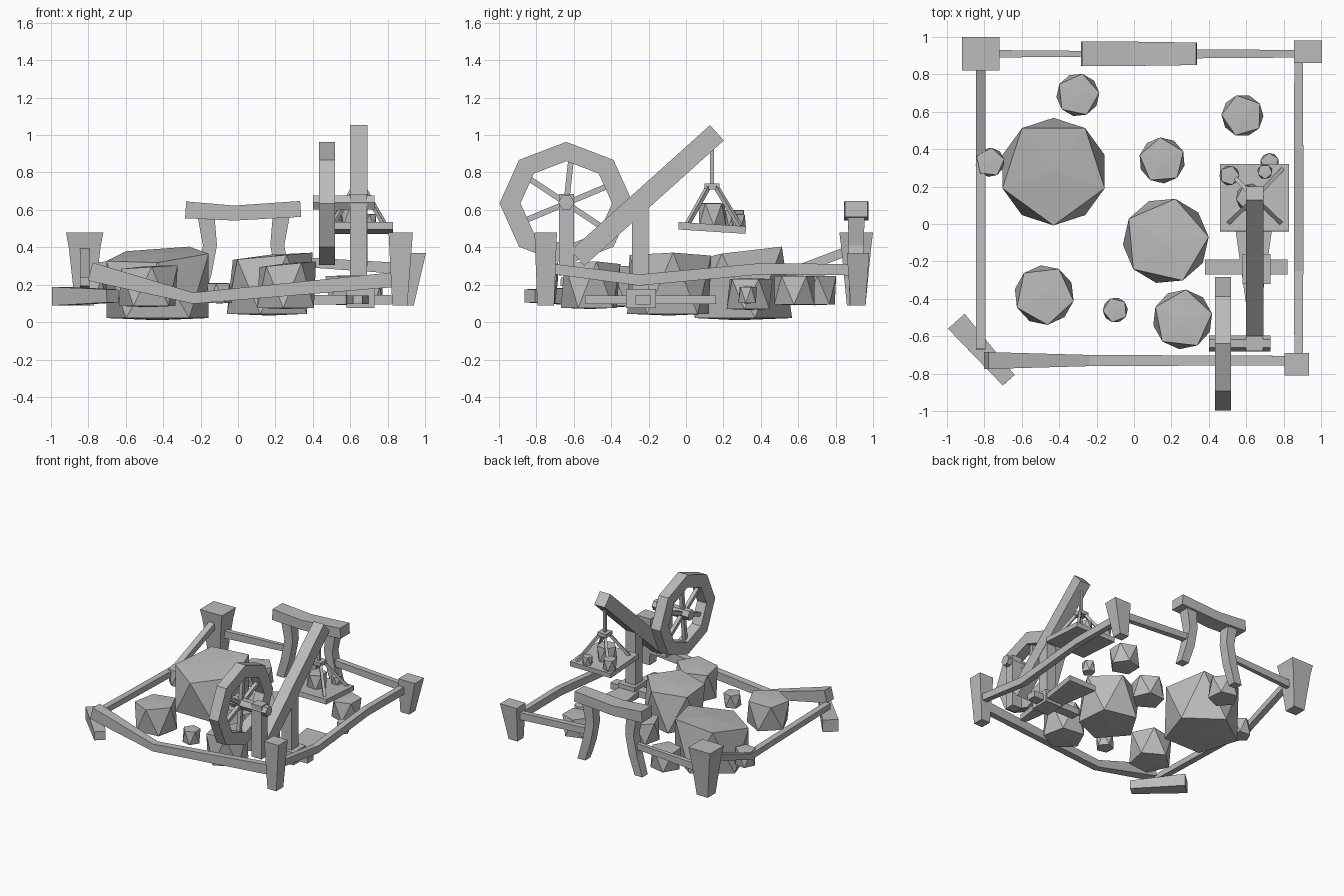
import bpy, bmesh, math
from mathutils import Vector, Matrix

cube = bpy.data.objects.get("Cube")
if cube:
    bpy.data.objects.remove(cube)

stone_grey = bpy.data.materials.new("stone grey")
stone_grey.use_nodes = True
grey = (0.5, 0.5, 0.5, 1)
stone_grey.diffuse_color = grey
stone_grey.node_tree.nodes["Principled BSDF"].inputs["Base Color"].default_value = grey


def finish(name, bm):
    bmesh.ops.recalc_face_normals(bm, faces=bm.faces)
    mesh = bpy.data.meshes.new(name)
    bm.to_mesh(mesh)
    bm.free()
    mesh.materials.append(stone_grey)
    obj = bpy.data.objects.new(name, mesh)
    bpy.context.collection.objects.link(obj)
    return obj


def beam(name, *stations):
    """Rectangular timber through stations of (centre, width, depth)."""
    bm = bmesh.new()
    centres = [Vector(s[0]) for s in stations]
    rings = []
    for i, (_, w, d) in enumerate(stations):
        t = (centres[min(i + 1, len(centres) - 1)] - centres[max(i - 1, 0)]).normalized()
        side = Vector((1, 0, 0)) if abs(t.z) > 0.85 else t.cross(Vector((0, 0, 1))).normalized()
        up = side.cross(t).normalized()
        rings.append([bm.verts.new(centres[i] + side * a * w / 2 + up * b * d / 2)
                      for a, b in ((-1, -1), (1, -1), (1, 1), (-1, 1))])
    for r, q in zip(rings, rings[1:]):
        for k in range(4):
            bm.faces.new((r[k], r[(k + 1) % 4], q[(k + 1) % 4], q[k]))
    bm.faces.new(rings[0])
    bm.faces.new(rings[-1])
    return finish(name, bm)


def box(name, lo, hi):
    bm = bmesh.new()
    bmesh.ops.create_cube(bm, size=1)
    lo, hi = Vector(lo), Vector(hi)
    for v in bm.verts:
        v.co = (lo + hi) / 2 + v.co * (hi - lo)
    return finish(name, bm)


def boulder(name, x, y, r, z0, z1, turn=0.0, slope=(0, 0)):
    """Icosahedron with its poles pressed nearly flat; the top may slope."""
    bm = bmesh.new()
    bmesh.ops.create_icosphere(bm, subdivisions=1, radius=1)
    spin = Matrix.Rotation(turn, 3, 'Z')
    for v in bm.verts:
        p = spin @ v.co
        dx, dy = p.x * r * 1.12, p.y * r * 1.12
        pole = abs(p.z) > 0.8
        if p.z > 0:
            z = z1 + slope[0] * dx + slope[1] * dy - (0 if pole else r * .04)
        else:
            z = z0 + (0 if pole else r * .04)
        v.co = (x + dx, y + dy, z)
    return finish(name, bm)


# Fence posts, wider at the top
beam("back_right_post", ((-.82, .91, .09), .10, .10), ((-.82, .91, .40), .17, .16),
     ((-.82, .91, .48), .20, .18))
beam("back_left_post", ((.90, .92, .09), .08, .08), ((.93, .92, .37), .15, .12))
beam("front_left_post", ((.865, -.75, .09), .08, .09), ((.87, -.75, .48), .13, .12))
beam("fallen_post", ((-.67, -.835, .14), .085, .07), ((-.95, -.52, .138), .12, .10))

# Sagging fence rails
beam("front_rail", ((-.79, -.73, .27), .09, .10), ((-.24, -.73, .128), .06, .06),
     ((.87, -.73, .23), .05, .08))
beam("left_rail", ((.88, -.72, .285), .045, .055), ((.88, -.25, .225), .05, .06),
     ((.88, .40, .285), .05, .06), ((.88, .90, .28), .045, .06))
beam("right_rail", ((-.82, -.67, .215), .05, .045), ((-.82, .36, .19), .05, .05),
     ((-.82, .85, .375), .05, .05))
beam("back_rail_right", ((-.78, .91, .29), .04, .06), ((-.20, .91, .32), .03, .05))
beam("back_rail_left", ((.20, .91, .33), .05, .05), ((.90, .91, .285), .04, .06))

# Gateway
beam("gate_lintel", ((-.28, .91, .60), .13, .09), ((-.02, .91, .583), .13, .08),
     ((.335, .91, .605), .12, .085))
for side, label in ((1, "left"), (-1, "right")):
    beam("gate_leg_" + label, ((.03 + side * .20, .91, .56), .09, .09),
         ((.03 + side * .18, .91, .41), .075, .08),
         ((.03 + side * .21, .91, .25), .075, .08),
         ((.03 + side * .26, .91, .09), .07, .07))

# Boulders
boulder("great_boulder", -.43, .28, .287, .01, .37, -.314, (.073, .14))
boulder("middle_boulder", .17, -.09, .23, .035, .36, .09, (.09, 0))
boulder("front_left_boulder", .26, -.51, .16, .07, .315, .2, (.1, 0))
boulder("front_right_boulder", -.48, -.38, .16, .08, .30, -.2, (.06, 0))
boulder("back_right_boulder", -.30, .69, .115, .09, .25, .1)
boulder("back_left_boulder", .58, .58, .112, .09, .25, .6)
boulder("back_middle_boulder", .15, .34, .123, .065, .235, .4)
boulder("side_pebble", -.77, .33, .078, .10, .23, .2)
boulder("front_pebble", -.10, -.46, .067, .10, .21, .7)
boulder("dropped_pebble", .725, .33, .05, .10, .19, .4)

# Crane foot, mast and arm
beam("foot_crossbeam", ((.38, -.23, .12), .08, .052), ((.82, -.23, .12), .08, .052))
beam("foot_long_beam", ((.64, -.54, .12), .05, .045), ((.64, .16, .12), .25, .045))
box("foot_block", (.58, -.32, .075), (.73, -.16, .178))
box("crane_mast", (.60, -.29, .10), (.69, -.20, .64))
beam("crane_arm", ((.645, -.58, .342), .095, .11), ((.645, .165, 1.012), .095, .11))

# Winch wheel: octagonal rim, hub, spokes, axle and bracket
hub = Vector((.475, -.64, .635))
bm = bmesh.new()
rim = []
for k in range(8):
    a = k * math.tau / 8
    rim.append([bm.verts.new(hub + Vector((dx, r * math.cos(a), r * math.sin(a) * .92)))
                for dx, r in ((-.043, .357), (.043, .357), (.043, .245), (-.043, .245))])
for k in range(8):
    p, q = rim[k], rim[(k + 1) % 8]
    for j in range(4):
        bm.faces.new((p[j], p[(j + 1) % 4], q[(j + 1) % 4], q[j]))
finish("wheel_rim", bm)
bm = bmesh.new()
bmesh.ops.create_cone(bm, cap_ends=True, segments=6, radius1=.043, radius2=.043, depth=.33,
                      matrix=Matrix.Translation((.565, hub.y, hub.z + .005))
                      @ Matrix.Rotation(math.pi / 2, 4, 'Y'))
finish("wheel_axle", bm)
for k in range(6):
    a = (k + .5) * math.tau / 6 - .1
    tip = hub + Vector((0, math.cos(a) * .26, math.sin(a) * .24))
    beam(f"wheel_spoke_{k + 1}", (hub, .03, .03), (tip, .03, .03))
box("wheel_bracket", (.60, -.68, .25), (.69, -.60, .685))

# Hanging tray with stones
beam("hoist_rope", ((.64, .14, .73), .022, .022), ((.64, .14, .95), .022, .022))
box("rope_block", (.60, .10, .71), (.68, .18, .74))
beam("tray", ((.645, -.04, .515), .37, .04), ((.645, .32, .492), .37, .04))
for sx in (-1, 1):
    for sy in (-1, 1):
        beam(f"tray_strut_{'left' if sx > 0 else 'right'}_{'back' if sy > 0 else 'front'}",
             ((.645 + sx * .02, .14 + sy * .02, .725), .022, .022),
             ((.645 + sx * .145, .145 + sy * .145, .51), .022, .022))
for i, (x, y, r) in enumerate(((.51, .26, .053), (.70, .28, .04), (.62, .14, .075))):
    boulder(f"tray_stone_{i + 1}", x, y, r, .51, .51 + r * 1.7, i)
